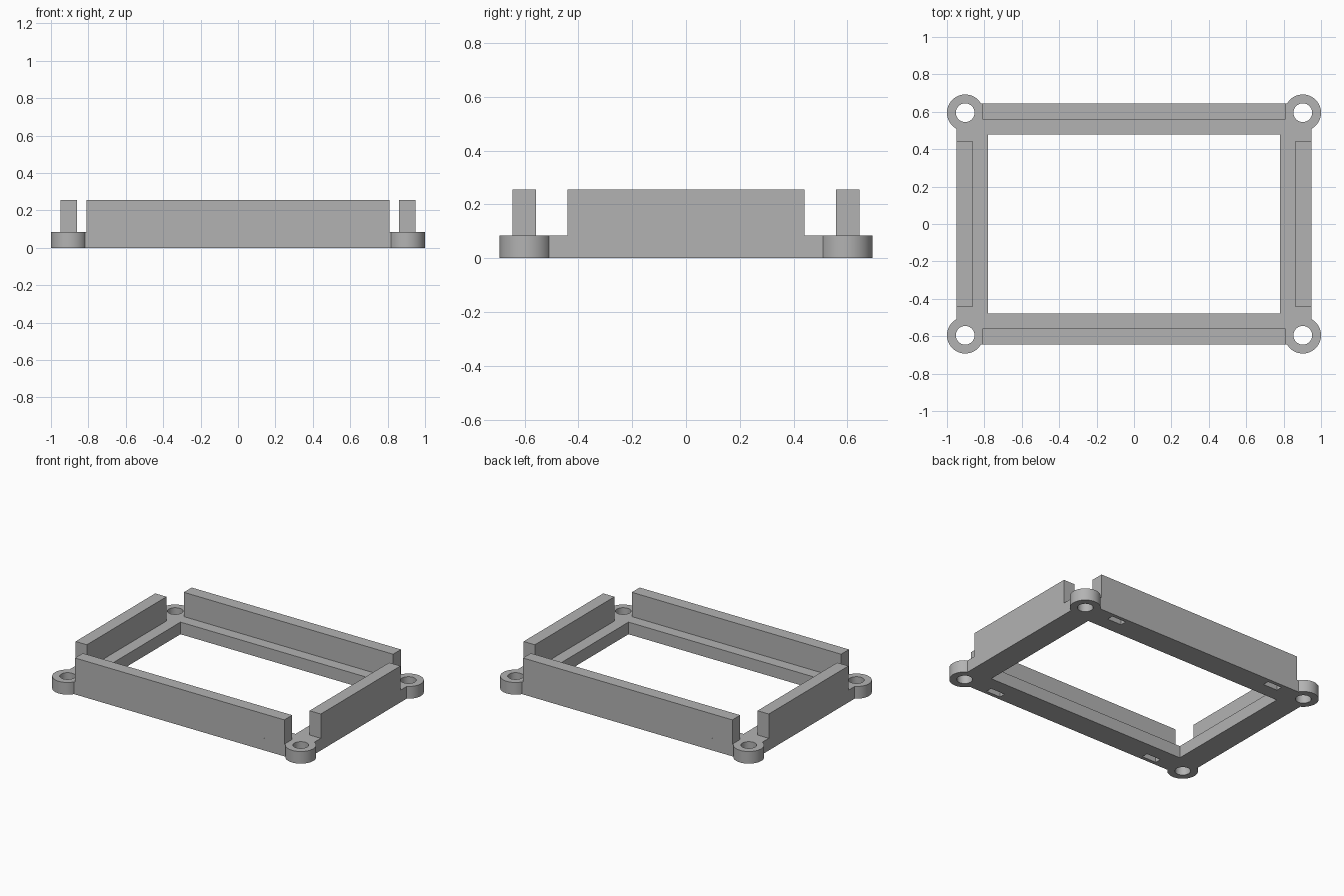
import bpy

cube = bpy.data.objects.get("Cube")
if cube:
    bpy.data.objects.remove(cube, do_unlink=True)

grey = bpy.data.materials.new("light grey plastic")
grey.use_nodes = True
COLOUR = (0.45, 0.45, 0.45, 1)
grey.diffuse_color = COLOUR
grey.node_tree.nodes["Principled BSDF"].inputs["Base Color"].default_value = COLOUR

BASE_H, WALL_H = 0.085, 0.255
OUT_X, OUT_Y = 0.949, 0.645
HOLE_X, HOLE_Y = 0.9025, 0.595


def finish(name):
    ob = bpy.context.object
    ob.name = name
    ob.data.materials.append(grey)
    return ob


def box(name, x, y, z):
    """Box from (min, max) ranges on each axis."""
    ranges = (x, y, z)
    bpy.ops.mesh.primitive_cube_add(size=1, location=[(a + b) / 2 for a, b in ranges])
    ob = finish(name)
    ob.scale = [b - a for a, b in ranges]
    bpy.ops.object.transform_apply(location=True, rotation=False, scale=True)
    return ob


def cylinder(name, x, y, radius, z0, z1):
    bpy.ops.mesh.primitive_cylinder_add(vertices=64, radius=radius, depth=z1 - z0,
                                        location=(x, y, (z0 + z1) / 2))
    return finish(name)


def combine(target, tool, operation):
    """Apply a boolean and discard the tool."""
    mod = target.modifiers.new(operation.lower(), "BOOLEAN")
    mod.operation, mod.solver, mod.object = operation, "EXACT", tool
    bpy.ops.object.select_all(action="DESELECT")
    bpy.context.view_layer.objects.active = target
    target.select_set(True)
    bpy.ops.object.modifier_apply(modifier=mod.name)
    bpy.data.objects.remove(tool, do_unlink=True)


def span(side, inner, outer):
    return tuple(sorted((side * inner, side * outer)))


# Rectangular base rail with open centre
frame = box("mounting_frame", (-OUT_X, OUT_X), (-OUT_Y, OUT_Y), (0, BASE_H))
combine(frame, box("opening", (-0.78, 0.78), (-0.478, 0.478), (-0.1, 0.4)), "DIFFERENCE")

# Upright walls on all four rails, open at the corners
for s in (-1, 1):
    combine(frame, box("long_wall", (-0.81, 0.81), span(s, 0.558, OUT_Y), (0, WALL_H)), "UNION")
    combine(frame, box("end_wall", span(s, 0.862, OUT_X), (-0.44, 0.44), (0, WALL_H)), "UNION")

# Corner bosses, screw holes and blind slots under the long rails
corners = [(sx, sy) for sx in (-1, 1) for sy in (-1, 1)]
for sx, sy in corners:
    combine(frame, cylinder("boss", sx * HOLE_X, sy * HOLE_Y, 0.0975, 0, BASE_H), "UNION")
for sx, sy in corners:
    combine(frame, cylinder("hole", sx * HOLE_X, sy * HOLE_Y, 0.05, -0.1, 0.4), "DIFFERENCE")
    combine(frame, box("slot", span(sx, 0.59, 0.70), span(sy, 0.575, 0.62), (-0.1, 0.1)), "DIFFERENCE")

# Smooth round walls, crisp edges
bpy.ops.object.select_all(action="DESELECT")
frame.select_set(True)
bpy.context.view_layer.objects.active = frame
bpy.ops.object.shade_smooth_by_angle()
